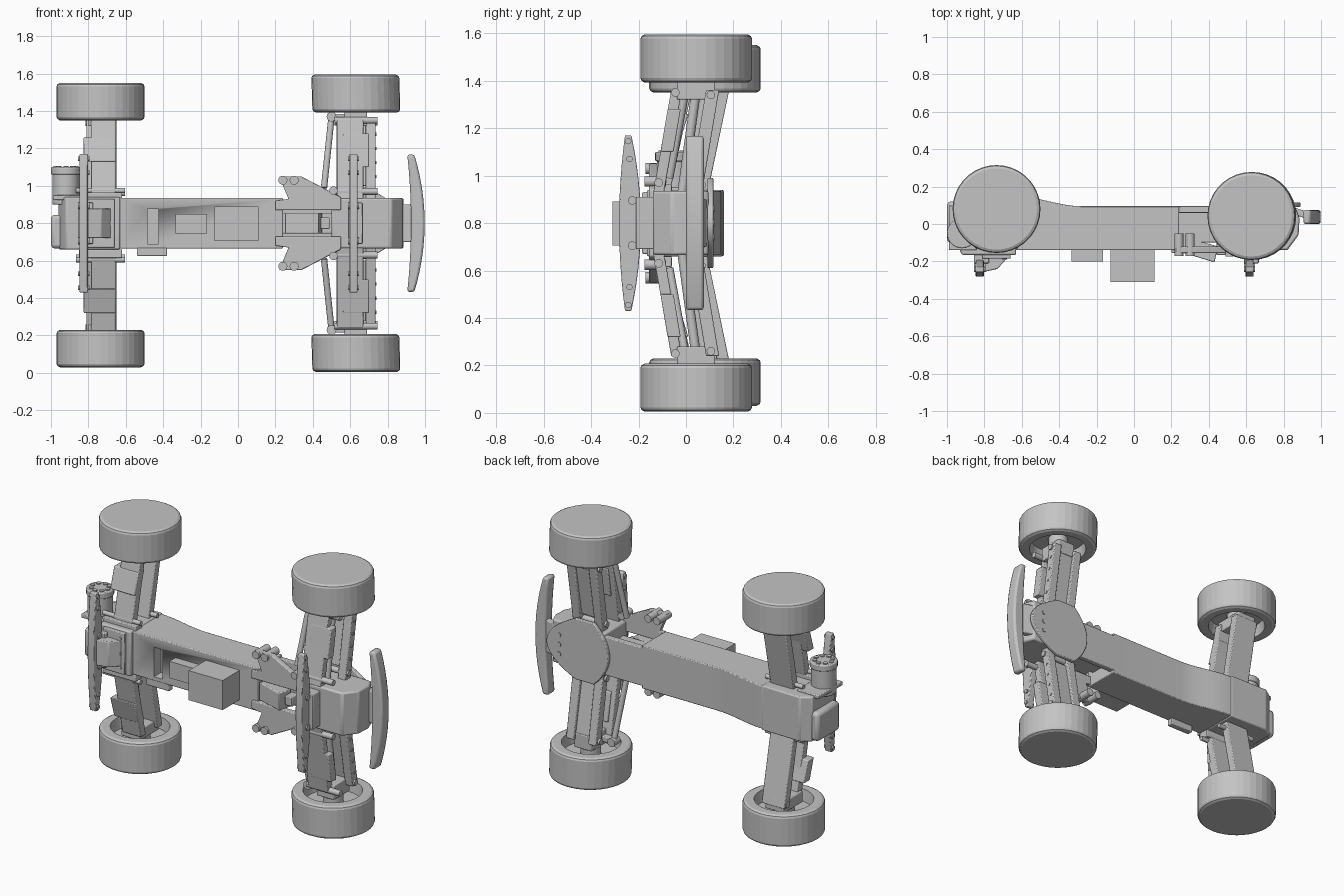
import bpy, bmesh, math
from mathutils import Vector

if "Cube" in bpy.data.objects:
    bpy.data.objects.remove(bpy.data.objects["Cube"])

# Shared levels: mid plane, half width of the tub, its upper face and its floor
MID, HALF, DECK, FLOOR = 0.8, 0.135, -0.14, 0.095
REAR_X, REAR_Y, REAR_MID = -0.735, 0.08, 0.79
FRONT_X, FRONT_Y = 0.63, 0.043
SIDES = (-1, 1)

grey = bpy.data.materials.new("plain grey")
grey.use_nodes = True
grey.diffuse_color = [0.55] * 3 + [1]
grey.node_tree.nodes["Principled BSDF"].inputs["Base Color"].default_value = grey.diffuse_color


def finish(name, bm, bevel, smooth=True):
    bmesh.ops.recalc_face_normals(bm, faces=bm.faces)
    mesh = bpy.data.meshes.new(name)
    bm.to_mesh(mesh)
    bm.free()
    mesh.materials.append(grey)
    part = bpy.data.objects.new(name, mesh)
    bpy.context.collection.objects.link(part)
    if bevel:
        mod = part.modifiers.new("soft edges", "BEVEL")
        mod.width, mod.segments = bevel, 2
    if smooth:
        bpy.ops.object.select_all(action="DESELECT")
        part.select_set(True)
        bpy.context.view_layer.objects.active = part
        bpy.ops.object.shade_smooth_by_angle(angle=math.radians(30))
    return part


def skin(name, start, end, bevel=0.005):
    """Solid between two matching rings of points."""
    bm = bmesh.new()
    first, last = ([bm.verts.new(p) for p in ring] for ring in (start, end))
    for i in range(len(first)):
        bm.faces.new((first[i - 1], first[i], last[i], last[i - 1]))
    bm.faces.new(first)
    bm.faces.new(last)
    return finish(name, bm, bevel)


def prism(name, outline, axis, low, high, bevel=0.005):
    def place(p, level):
        point = list(p)
        point.insert("xyz".index(axis), level)
        return point
    return skin(name, *[[place(p, level) for p in outline] for level in (low, high)], bevel)


def box(name, x, y, z, bevel=0.005):
    outline = [(x[0], y[0]), (x[1], y[0]), (x[1], y[1]), (x[0], y[1])]
    return prism(name, outline, "z", *z, bevel)


def centred(half):
    """Height range around the mid plane."""
    return MID - half, MID + half


def circle(radius, sides):
    turns = [k * math.tau / sides for k in range(sides)]
    return [Vector((radius * math.cos(a), radius * math.sin(a), 0)) for a in turns]


def rod(name, start, end, radius, sides=16, bevel=0):
    start, end = Vector(start), Vector(end)
    turn = (end - start).to_track_quat("Z", "Y")
    ring = [turn @ p for p in circle(radius, sides)]
    skin(name, [start + p for p in ring], [end + p for p in ring], bevel)


def pin(name, axis, centre, length, radius):
    """Rod centred on a point and lying along one axis."""
    offset = Vector([length / 2 * (axis == a) for a in "xyz"])
    rod(name, Vector(centre) - offset, Vector(centre) + offset, radius)


def blade(name, near, far, half, axis, low, high, bevel):
    """Plate symmetric about the mid plane, its two edges given as rules."""
    steps = [k / 6 for k in range(-6, 7)]
    outline = [(near(t), MID + half * t) for t in steps]
    outline += [(far(t), MID + half * t) for t in reversed(steps)]
    return prism(name, outline, axis, low, high, bevel)


def arm(name, x, width, drop, thick, height):
    """Member sloping from its inner to its outer end; drop and height are (inner, outer)."""
    rings = []
    for y, z in zip(drop, height):
        rings.append([(x + a * width / 2, y + b * thick / 2, z)
                      for a, b in ((-1, -1), (1, -1), (1, 1), (-1, 1))])
    skin(name, *rings)


def wheel(name, x, y, inner, outer, lean):
    """Cup with a closed outer face, rounded shoulders and a recessed inner face."""
    bm = bmesh.new()
    radius, shoulder, sides = 0.235, 0.018, 36
    depth = outer - inner
    levels = [(0.05, 0.35), (0.16, 0.35), (0.17, 0)]
    levels += [(radius - shoulder, 0), (radius - shoulder / 4, shoulder * 2), (radius, shoulder * 5)]
    levels += [(r, 1 - h) for r, h in reversed(levels[-3:])]
    rings = []
    for r, h in levels:
        centre = Vector((x + lean * (h - 0.5), y, inner + depth * h))
        rings.append([bm.verts.new(centre + p) for p in circle(r, sides)])
    for a, b in zip(rings, rings[1:]):
        for i in range(sides):
            bm.faces.new((a[i - 1], a[i], b[i], b[i - 1]))
    bm.faces.new(rings[0])
    bm.faces.new(rings[-1])
    finish(name, bm, 0, False)


# Chassis tub whose floor sweeps down towards the rear
sweep = [(-0.28 - 0.36 * t, FLOOR + 0.055 * t * t * (3 - 2 * t)) for t in [k / 8 for k in range(9)]]
tub = prism("chassis_tub", [(-0.64, DECK), (0.24, DECK), (0.24, FLOOR)] + sweep, "z", *centred(HALF))
box("chassis_floor", (0.2, 0.56), (0.06, FLOOR), centred(0.12))
box("chassis_spine", (0.2, 0.52), (-0.1, 0.07), centred(0.055))
box("side_bracket", (-0.54, -0.38), (DECK, -0.1), (0.625, 0.67))

# Slot cut in the tub
cutter = box("slot_cutter", (-0.485, -0.425), (-0.3, -0.07), (0.69, 0.875), 0)
cutter.hide_render = True
cutter.hide_set(True)
slot = tub.modifiers.new("slot", "BOOLEAN")
slot.operation, slot.object = "DIFFERENCE", cutter

# Electronics
box("battery_box", (-0.125, 0.11), (-0.31, DECK), (0.705, 0.89), 0)
box("receiver_box", (-0.335, -0.165), (-0.2, DECK), (0.745, 0.85), 0)
prism("steering_servo", [(0.25, -0.15), (0.43, -0.205), (0.45, -0.12), (0.27, -0.07)], "z", *centred(0.055))
box("servo_horn", (0.44, 0.49), (-0.165, -0.1), centred(0.03))

# Steering deck framing the servo
for side in SIDES:
    edge = [(0.2, 0.07), (0.55, 0.07), (0.55, 0.14), (0.34, 0.25), (0.22, 0.25), (0.27, 0.13), (0.2, 0.12)]
    prism("steering_deck", [(x, MID + side * d) for x, d in edge], "y", -0.155, -0.12)
    for x in (0.24, 0.3):
        pin("deck_post", "y", (x, -0.11, MID + side * 0.23), 0.12, 0.024)
    pin("deck_screw", "y", (0.51, -0.13, MID + side * 0.175), 0.09, 0.022)

# Front gearbox, skid plate and bumper
nose = [(0.5, FLOOR), (0.86, FLOOR), (0.885, 0.03), (0.88, -0.06), (0.82, DECK), (0.5, DECK)]
prism("front_gearbox", nose, "z", *centred(HALF), 0.01)
blade("front_skid_plate", lambda t: 0.46 + 0.1 * t * t, lambda t: 0.89 - 0.2 * t * t,
      0.19, "y", 0.09, 0.115, 0.005)
prism("bumper_mount", [(0.82, 0.1), (0.96, 0.055), (0.95, 0.02), (0.82, 0.06)], "z", *centred(0.1))
blade("front_bumper", lambda t: 0.925 - 0.02 * t * t, lambda t: 0.998 - 0.055 * t * t,
      0.367, "y", 0, 0.075, 0.012)

# Rear gearbox, end block and motor
tail = [(-0.63, -0.165), (-0.63, 0.155), (-0.9, 0.16), (-0.96, 0.12), (-0.96, -0.08), (-0.92, -0.165)]
prism("rear_gearbox", tail, "z", *centred(0.14), 0.008)
box("rear_end_block", (-1, -0.9), (-0.1, 0.12), (0.665, 0.845), 0.02)
box("rear_top_plate", (-0.81, -0.66), (-0.185, -0.16), centred(0.13))
box("motor_plate", (-0.99, -0.84), (DECK, 0.1), (0.925, 0.95))
motor = Vector((-0.92, -0.05, 0))
for name, low, high, radius in (("motor", 0.9, 1.08, 0.073), ("motor_cap", 1.06, 1.1, 0.08)):
    rod(name, motor + Vector((0, 0, low)), motor + Vector((0, 0, high)), radius, 28, 0.006)
for spot in circle(0.052, 8):
    pin("motor_fan_bolt", "z", motor + spot + Vector((0, 0, 1.1)), 0.012, 0.014)
prism("tower_brace", [(-0.84, -0.15), (-0.82, -0.26), (-0.73, -0.24), (-0.65, -0.15)], "z", *centred(0.08))

# Screws that come in rows of three
for step in (-1, 0, 1):
    pin("rear_plate_screw", "y", (-0.69, -0.18, MID + step * 0.09), 0.02, 0.012)
    pin("skid_screw", "y", (0.8, 0.11, MID + step * 0.06), 0.02, 0.014)

# Shock towers
for end, x in (("rear", -0.825), ("front", 0.617)):
    blade(end + "_shock_tower", lambda t: -0.282 + 0.025 * t * t, lambda t: -0.19 - 0.04 * t * t,
          0.37, "x", x - 0.022, x + 0.022, 0.005)
    box(end + "_tower_foot", (x - 0.03, x + 0.05), (-0.21, -0.12), centred(0.11))
    for side in SIDES:
        for reach, radius in ((0.095, 0.018), (0.27, 0.013), (0.345, 0.013)):
            pin(end + "_tower_screw", "x", (x, -0.22 - reach / 15, MID + side * reach), 0.06, radius)

for side in SIDES:
    def rear(d):
        return REAR_MID + side * d

    def front(d):
        return MID + side * d

    # Rear suspension
    span = rear(0.13), rear(0.57)
    arm("rear_lower_arm", -0.73, 0.16, (0.065, 0.157), 0.05, span)
    arm("rear_upper_arm", -0.72, 0.13, (-0.095, 0), 0.05, span)
    arm("rear_arm_guard", -0.74, 0.17, (-0.06, -0.02), 0.06, (rear(0.34), rear(0.47)))
    arm("rear_hub_carrier", REAR_X, 0.13, (REAR_Y, REAR_Y), 0.19, (rear(0.53), rear(0.6)))
    arm("rear_pivot_block", REAR_X, 0.23, (-0.095, -0.095), 0.07, (rear(0.13), rear(0.175)))
    rod("rear_drive_shaft", (REAR_X, 0, rear(0.1)), (REAR_X, REAR_Y, rear(0.56)), 0.02)
    pin("rear_axle", "z", (REAR_X, REAR_Y, rear(0.6)), 0.12, 0.06)
    for y, d in ((-0.095, 0.185), (0.07, 0.17)):
        pin("rear_pivot_pin", "x", (REAR_X, y, rear(d)), 0.26, 0.014)
    pin("rear_hinge_pin", "x", (REAR_X, 0.155, rear(0.55)), 0.16, 0.02)
    wheel("rear_wheel", REAR_X, REAR_Y, rear(0.56), rear(0.76), 0)

    # Front suspension
    span = front(0.13), front(0.56)
    for x in (0.555, 0.708):
        arm("front_lower_arm_rail", x, 0.055, (0.04, 0.112), 0.055, span)
    arm("front_lower_arm_web", FRONT_X, 0.16, (0.045, 0.107), 0.025, (front(0.2), front(0.53)))
    arm("front_upper_arm", 0.6, 0.14, (-0.115, -0.04), 0.045, span)
    arm("front_arm_guard", FRONT_X, 0.14, (-0.08, -0.05), 0.055, (front(0.3), front(0.48)))
    for y, d in ((-0.115, 0.17), (-0.045, 0.55), (0.04, 0.17), (0.105, 0.54)):
        pin("front_hinge_pin", "x", (FRONT_X, y, front(d)), 0.23, 0.018)
    for step in range(4):
        pin("arm_rail_screw", "x", (0.735, 0.06 + 0.013 * step, front(0.25 + 0.075 * step)), 0.01, 0.009)
    arm("front_knuckle", FRONT_X, 0.12, (FRONT_Y, FRONT_Y), 0.16, (front(0.52), front(0.61)))
    pin("front_axle", "z", (FRONT_X, FRONT_Y, front(0.63)), 0.12, 0.06)
    rod("front_drive_shaft", (FRONT_X, -0.02, front(0.1)), (FRONT_X, FRONT_Y, front(0.56)), 0.02)
    rod("steering_link", (0.46, -0.07, front(0.19)), (0.5, 0, front(0.57)), 0.017)
    pin("steering_link_end", "y", (0.5, 0, front(0.57)), 0.06, 0.026)
    arm("steering_arm", 0.55, 0.1, (0, 0), 0.04, (front(0.55), front(0.585)))
    wheel("front_wheel", FRONT_X, FRONT_Y, front(0.592), front(0.795), side * -0.006)
